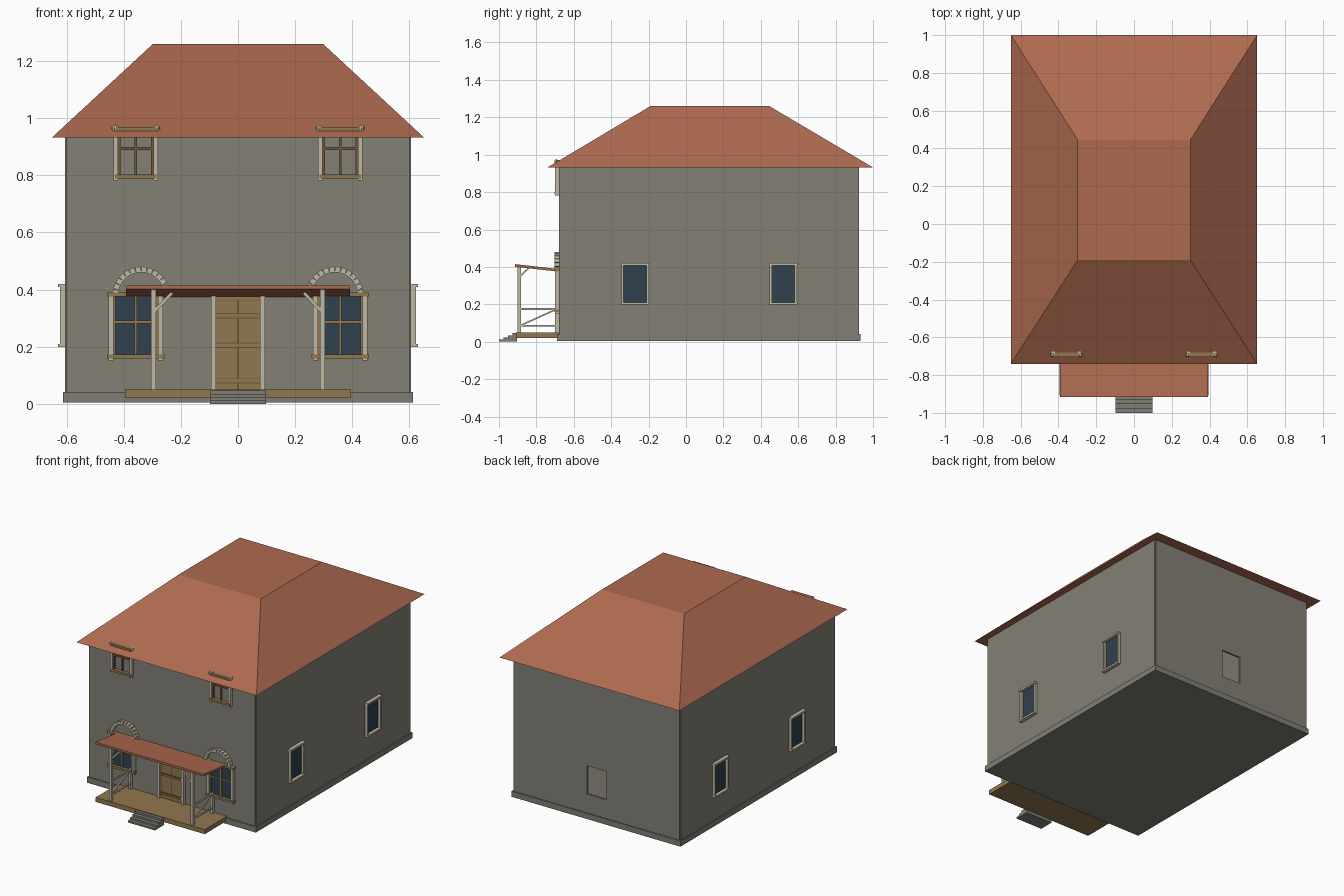
import bpy, bmesh, math
from mathutils import Vector, Matrix

if "Cube" in bpy.data.objects:
    bpy.data.objects.remove(bpy.data.objects["Cube"])


def material(name, rgb):
    m = bpy.data.materials.new(name)
    lin = [((c / 255 + 0.055) / 1.055) ** 2.4 for c in rgb]
    m.diffuse_color = (*lin, 1)
    m.use_nodes = True
    m.node_tree.nodes["Principled BSDF"].inputs["Base Color"].default_value = m.diffuse_color
    return m


WALL = material("grey_plaster", (131, 128, 118))
STONE = material("grey_stone", (126, 126, 117))
PALE = material("pale_grey", (146, 142, 133))
ROOF = material("terracotta", (174, 106, 80))
CREAM = material("cream_trim", (192, 184, 164))
WOOD = material("brown_wood", (145, 119, 80))
DARK = material("dark_wood", (112, 88, 58))
GLASS = material("blue_glass", (48, 65, 79))


def finish(name, bm, mat):
    bmesh.ops.recalc_face_normals(bm, faces=bm.faces)
    me = bpy.data.meshes.new(name)
    bm.to_mesh(me)
    bm.free()
    me.materials.append(mat)
    ob = bpy.data.objects.new(name, me)
    bpy.context.collection.objects.link(ob)
    return ob


def add_box(bm, x0, x1, y0, y1, z0, z1):
    mat = Matrix.Translation(((x0 + x1) / 2, (y0 + y1) / 2, (z0 + z1) / 2))
    mat = mat @ Matrix.Diagonal((x1 - x0, y1 - y0, z1 - z0, 1))
    bmesh.ops.create_cube(bm, size=1, matrix=mat)


def boxes(name, mat, *dims):
    bm = bmesh.new()
    for d in dims:
        add_box(bm, *d)
    return finish(name, bm, mat)


def beam(name, mat, a, b, w):
    a, b = Vector(a), Vector(b)
    rot = (b - a).to_track_quat('Z', 'Y').to_matrix().to_4x4()
    bm = bmesh.new()
    bmesh.ops.create_cube(bm, size=1, matrix=Matrix.Translation((a + b) / 2) @ rot
                          @ Matrix.Diagonal((w, w, (b - a).length, 1)))
    return finish(name, bm, mat)


def prism_x(name, mat, profile, x0, x1):
    # extrude a (y, z) profile along x
    bm = bmesh.new()
    f = bm.faces.new([bm.verts.new((x0, y, z)) for y, z in profile])
    r = bmesh.ops.extrude_face_region(bm, geom=[f])
    bmesh.ops.translate(bm, vec=(x1 - x0, 0, 0),
                        verts=[v for v in r["geom"] if isinstance(v, bmesh.types.BMVert)])
    return finish(name, bm, mat)


# Walls: core plus side skins that leave a small step at each corner
FRONT, BACK = -0.68, 0.925
walls = boxes("walls", WALL, (-0.6, 0.6, FRONT, BACK, 0.02, 0.935))
for s, side in ((-1, "left"), (1, "right")):
    x = sorted((s * 0.59, s * 0.606))
    boxes(side + "_side_wall", WALL, (*x, FRONT + 0.006, BACK - 0.006, 0.02, 0.935))
boxes("plinth", STONE, (-0.612, 0.612, -0.69, 0.932, 0.005, 0.042))

# Shallow blocked opening at the back
cutter = boxes("back_opening_cutter", WALL, (-0.07, 0.07, BACK - 0.012, BACK + 0.05, 0.165, 0.35))
cutter.hide_render = True
cutter.hide_viewport = True
cut = walls.modifiers.new("back_opening", 'BOOLEAN')
cut.operation, cut.object, cut.solver = 'DIFFERENCE', cutter, 'EXACT'
boxes("back_opening_panel", PALE, (-0.07, 0.07, BACK - 0.013, BACK - 0.009, 0.165, 0.35))

# Hipped roof with a flat top
bm = bmesh.new()
low = [bm.verts.new((x, y, 0.932)) for x, y in ((-.652, -.74), (.652, -.74), (.652, 1), (-.652, 1))]
top = [bm.verts.new((x, y, 1.26)) for x, y in ((-.298, -.19), (.298, -.19), (.298, .445), (-.298, .445))]
bm.faces.new(low)
bm.faces.new(top)
for i in range(4):
    j = (i + 1) % 4
    bm.faces.new((low[i], low[j], top[j], top[i]))
finish("main_roof", bm, ROOF)

# Side windows: glass, cream frame, wider head and sill
for s, side in ((-1, "left"), (1, "right")):
    for n, yc in enumerate((-0.272, 0.52)):
        def span(d):
            return sorted((s * 0.6, s * (0.6 + d)))
        name = f"{side}_window_{n + 1}"
        boxes(name + "_glass", GLASS, (*span(0.009), yc - 0.065, yc + 0.065, 0.21, 0.41))
        boxes(name + "_frame", CREAM,
              (*span(0.024), yc - 0.073, yc - 0.061, 0.2, 0.415),
              (*span(0.024), yc + 0.061, yc + 0.073, 0.2, 0.415),
              (*span(0.03), yc - 0.075, yc + 0.075, 0.408, 0.42),
              (*span(0.03), yc - 0.075, yc + 0.075, 0.198, 0.21))


def front_window(name, xc, half, z0, z1, bar_z, glazed):
    # posts, sill and head beams, thin glazing bars
    w = 0.017
    if glazed:
        boxes(name + "_glass", GLASS, (xc - half, xc + half, FRONT - 0.004, FRONT + 0.002, z0, z1))
    boxes(name + "_posts", CREAM, *[
        (xc + s * half - w / 2, xc + s * half + w / 2, FRONT - 0.02, FRONT + 0.004,
         z0 - 0.008, z1 + 0.008) for s in (-1, 1)])
    boxes(name + "_sill_and_head", WOOD, *[
        (xc - half - e, xc + half + e, FRONT - 0.024, FRONT, z - 0.007, z + 0.007)
        for z, e in ((z0 + 0.006, 0.013 if glazed else 0.003), (z1, 0.013 if glazed else 0.0))])
    inner = half - w / 2
    boxes(name + "_glazing_bars", DARK if not glazed else WOOD,
          *[(xc + o - 0.004, xc + o + 0.004, FRONT - 0.01, FRONT, z0, z1)
            for o in (-inner + 0.004, 0, inner - 0.004)],
          (xc - inner, xc + inner, FRONT - 0.012, FRONT, bar_z - 0.005, bar_z + 0.005))


for s, side in ((-1, "left"), (1, "right")):
    front_window(f"lower_{side}_window", s * 0.358, 0.087, 0.16, 0.383, 0.286, True)
    front_window(f"upper_{side}_window", s * 0.358, 0.07, 0.79, 0.963, 0.894, False)
    # Upper posts poke through the roof as small round knobs
    bm = bmesh.new()
    for o in (-1, 1):
        bmesh.ops.create_uvsphere(bm, u_segments=8, v_segments=6, radius=0.011,
                                  matrix=Matrix.Translation((s * 0.358 + o * 0.074, FRONT - 0.013, 0.965)))
    finish(f"upper_{side}_window_knobs", bm, CREAM)
    # Arch of separate stones
    bm = bmesh.new()
    count = 14
    for i in range(count):
        a = math.pi * (i + 0.5) / count
        c = Matrix.Translation((s * 0.339, FRONT - 0.008, 0.38))
        bmesh.ops.create_cube(bm, size=1, matrix=c @ Matrix.Rotation(-a, 4, 'Y')
                              @ Matrix.Translation((0.09, 0, 0)) @ Matrix.Diagonal((0.02, 0.03, 0.0185, 1)))
    finish(f"{side}_window_arch", bm, CREAM)

# Door with frame, rails and centre seam
boxes("door", WOOD, (-0.08, 0.08, FRONT - 0.006, FRONT + 0.002, 0.05, 0.375))
boxes("door_frame", CREAM, *[(s * 0.086 - 0.009, s * 0.086 + 0.009, FRONT - 0.02, FRONT, 0.05, 0.38)
                             for s in (-1, 1)])
boxes("door_rails", WOOD, *[(-0.078, 0.078, FRONT - 0.014, FRONT, z - 0.006, z + 0.006)
                            for z in (0.368, 0.308, 0.205, 0.08)])
boxes("door_seams", DARK, (-0.003, 0.003, FRONT - 0.009, FRONT, 0.05, 0.37),
      *[(-0.078, 0.078, FRONT - 0.009, FRONT, z - 0.009, z + 0.009)
        for z in (0.368, 0.308, 0.205, 0.08)])

# Porch deck and steps
boxes("porch_deck", WOOD, (-0.395, 0.395, -0.908, FRONT, 0.02, 0.05))
boxes("steps", STONE, *[(-0.098, 0.098, -1 + 0.024 * i, -0.904, 0.0115 * i, 0.0115 * (i + 1))
                        for i in range(4)])

# Porch roof, rising slightly outwards
prism_x("porch_roof", ROOF, ((-0.915, 0.401), (-0.915, 0.415), (-0.675, 0.388), (-0.675, 0.374)),
        -0.393, 0.393)

# Porch posts, braces and side railings
for s, side in ((-1, "left"), (1, "right")):
    x = s * 0.296
    boxes(side + "_porch_post", CREAM, (x - 0.009, x + 0.009, -0.9, -0.882, 0.05, 0.403),
          (x - 0.009, x + 0.009, -0.7, FRONT, 0.05, 0.18))
    beam(side + "_porch_brace", CREAM, (x, -0.891, 0.32), (x - s * 0.065, -0.891, 0.388), 0.011)
    beam(side + "_wall_brace", CREAM, (x, -0.891, 0.345), (x, -0.84, 0.395), 0.009)
    for z in (0.085, 0.175):
        beam(side + "_porch_rail", CREAM, (x, -0.89, z), (x, -0.685, z), 0.009)
    beam(side + "_rail_diagonal", CREAM, (x, -0.885, 0.087), (x, -0.69, 0.175), 0.008)
